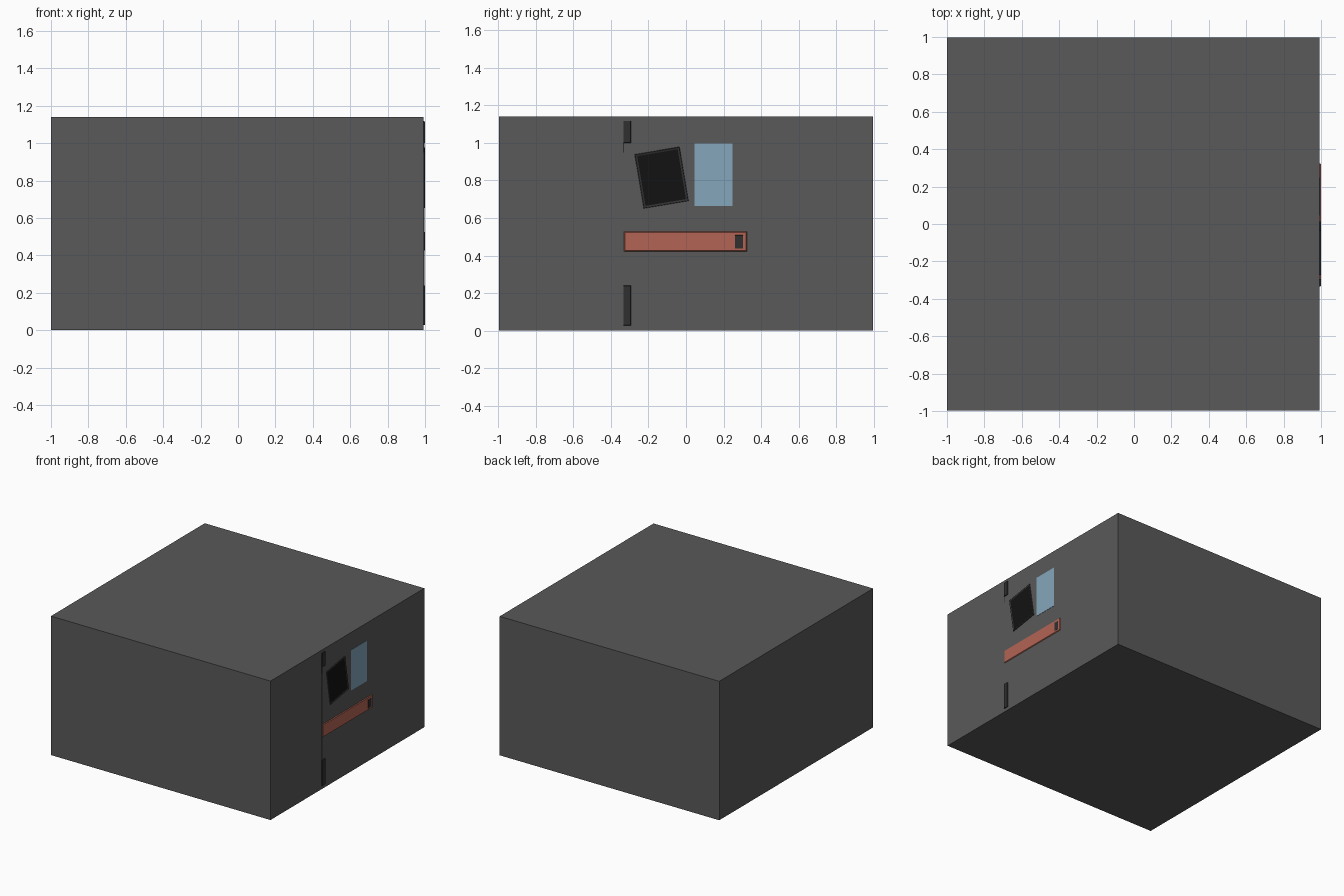
import bpy, bmesh, math
from mathutils import Matrix, Vector

if "Cube" in bpy.data.objects:
    bpy.data.objects.remove(bpy.data.objects["Cube"])

WALL = 0.993  # x of the wall carrying the details


def material(name, rgb):
    m = bpy.data.materials.new(name)
    m.diffuse_color = (*rgb, 1)
    m.use_nodes = True
    m.node_tree.nodes["Principled BSDF"].inputs["Base Color"].default_value = m.diffuse_color
    return m


wall_grey = material("wall_grey", (0.10, 0.10, 0.10))
dark = material("dark_grey", (0.03, 0.03, 0.03))
black = material("black", (0.006, 0.006, 0.006))
blue = material("pale_blue", (0.23, 0.38, 0.50))
red = material("brick_red", (0.45, 0.13, 0.09))


def finish(bm, name, mat):
    bmesh.ops.recalc_face_normals(bm, faces=bm.faces)
    me = bpy.data.meshes.new(name)
    bm.to_mesh(me)
    bm.free()
    me.materials.append(mat)
    ob = bpy.data.objects.new(name, me)
    bpy.context.collection.objects.link(ob)
    return ob


def block(name, mat, y, z, x, taper=0.0, angle=0.0):
    """Box spanning y, z, x ranges; outer (+x) face inset by taper, turned about x."""
    bm = bmesh.new()
    bmesh.ops.create_cube(bm, size=1)
    size = Vector((x[1] - x[0], y[1] - y[0], z[1] - z[0]))
    centre = Vector((sum(x), sum(y), sum(z))) / 2
    for v in bm.verts:
        outer = v.co.x > 0
        v.co = v.co * size
        if outer:
            v.co.y -= math.copysign(taper, v.co.y)
            v.co.z -= math.copysign(taper, v.co.z)
    bm.transform(Matrix.Translation(centre) @ Matrix.Rotation(angle, 4, 'X'))
    return finish(bm, name, mat)


# Main body
block("body", wall_grey, (-0.997, 0.997), (0, 1.14), (-1, WALL))

# Hinges and the thin rod between them
block("upper_hinge", dark, (-0.336, -0.291), (0.998, 1.12), (WALL - 0.01, 1.0), 0.004)
block("lower_hinge", dark, (-0.336, -0.291), (0.025, 0.242), (WALL - 0.01, 1.0), 0.004)
block("hinge_rod", wall_grey, (-0.335, -0.329), (0.24, 0.95), (WALL - 0.01, 0.996))
block("hinge_rod_tip", dark, (-0.335, -0.329), (0.95, 1.0), (WALL - 0.01, 0.996))

# Push bar with its latch block
block("push_bar", red, (-0.333, 0.328), (0.418, 0.532), (WALL - 0.005, 0.999), 0.008)
block("bar_latch", dark, (0.259, 0.306), (0.434, 0.511), (0.99, 1.0), 0.003)

# Pale notice sheet
block("notice_sheet", blue, (0.046, 0.249), (0.664, 0.996), (WALL - 0.002, 0.995))

# Tilted picture: frame ring around a recessed black panel
tilt = math.radians(9.5)
frame = block("picture_frame", dark, (-0.252, -0.008), (0.668, 0.962), (WALL - 0.003, 0.999), 0.003, tilt)
bm = bmesh.new()
bm.from_mesh(frame.data)
bm.faces.ensure_lookup_table()
front = max(bm.faces, key=lambda f: f.calc_center_median().x)
bmesh.ops.inset_region(bm, faces=[front], thickness=0.014, depth=0)
bmesh.ops.translate(bm, verts=front.verts, vec=(-0.003, 0, 0))
front.material_index = 1
bm.to_mesh(frame.data)
bm.free()
frame.data.materials.append(black)
